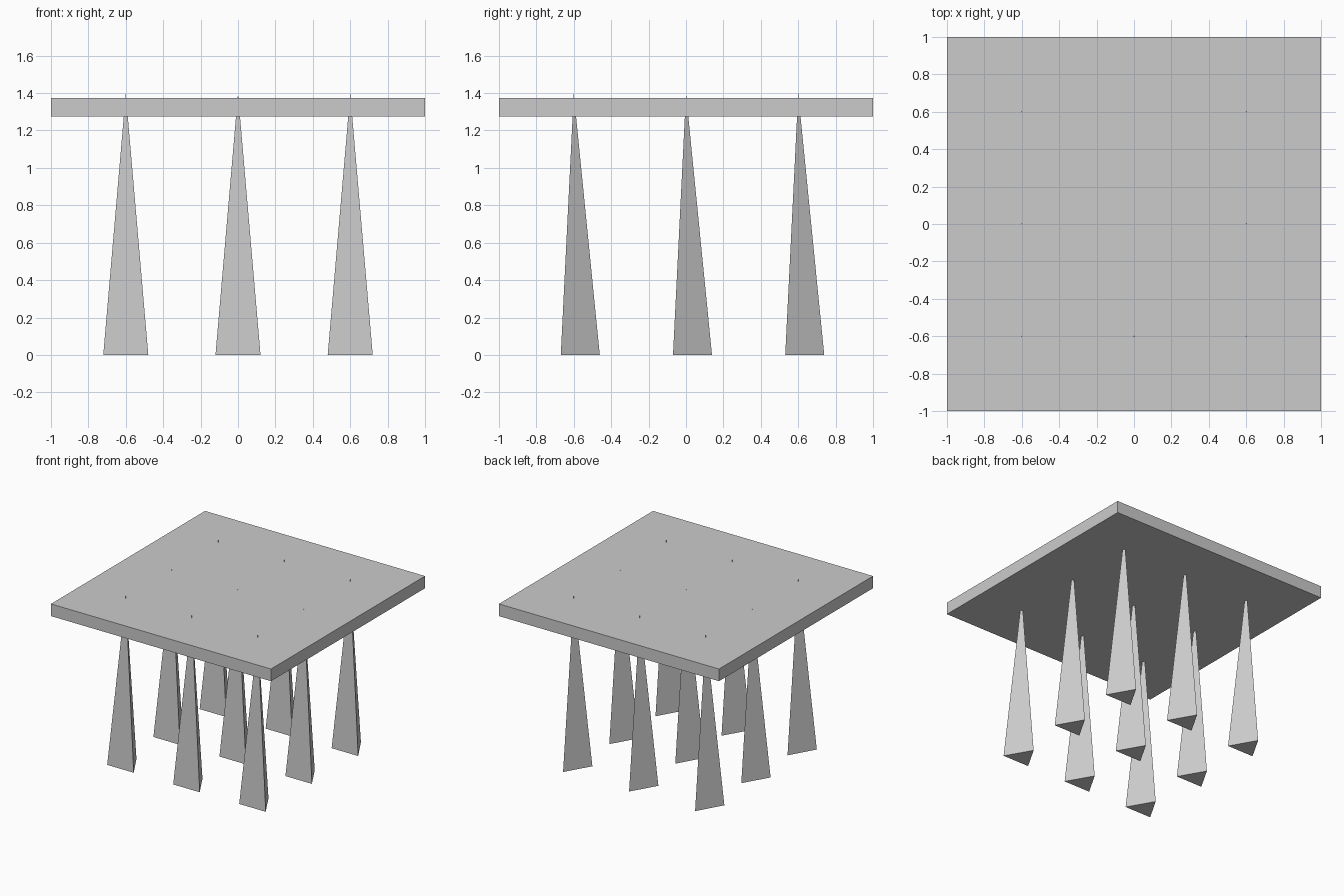
import bpy
from math import sin, cos, pi

if "Cube" in bpy.data.objects:
    bpy.data.objects.remove(bpy.data.objects["Cube"])

# Slab top
bpy.ops.mesh.primitive_cube_add(size=1, location=(0, 0, 1.324))
top = bpy.context.object
top.name = "slab_top"
top.scale = (2, 2, 0.1)

# Three-sided spike leg: flat face to the front, tip poking through the slab
R, H = 0.139, 1.398
base = [(R * cos(a), R * sin(a), 0) for a in (pi / 2, pi * 7 / 6, pi * 11 / 6)]
mesh = bpy.data.meshes.new("spike_leg")
mesh.from_pydata(base + [(0, 0, H)], [],
                 [(2, 1, 0), (0, 1, 3), (1, 2, 3), (2, 0, 3)])

# Grid of nine legs
for row, y in enumerate((-0.6, 0, 0.6)):
    for col, x in enumerate((-0.6, 0, 0.6)):
        leg = bpy.data.objects.new(f"spike_leg_{row}_{col}", mesh)
        leg.location = (x, y, 0)
        bpy.context.collection.objects.link(leg)
